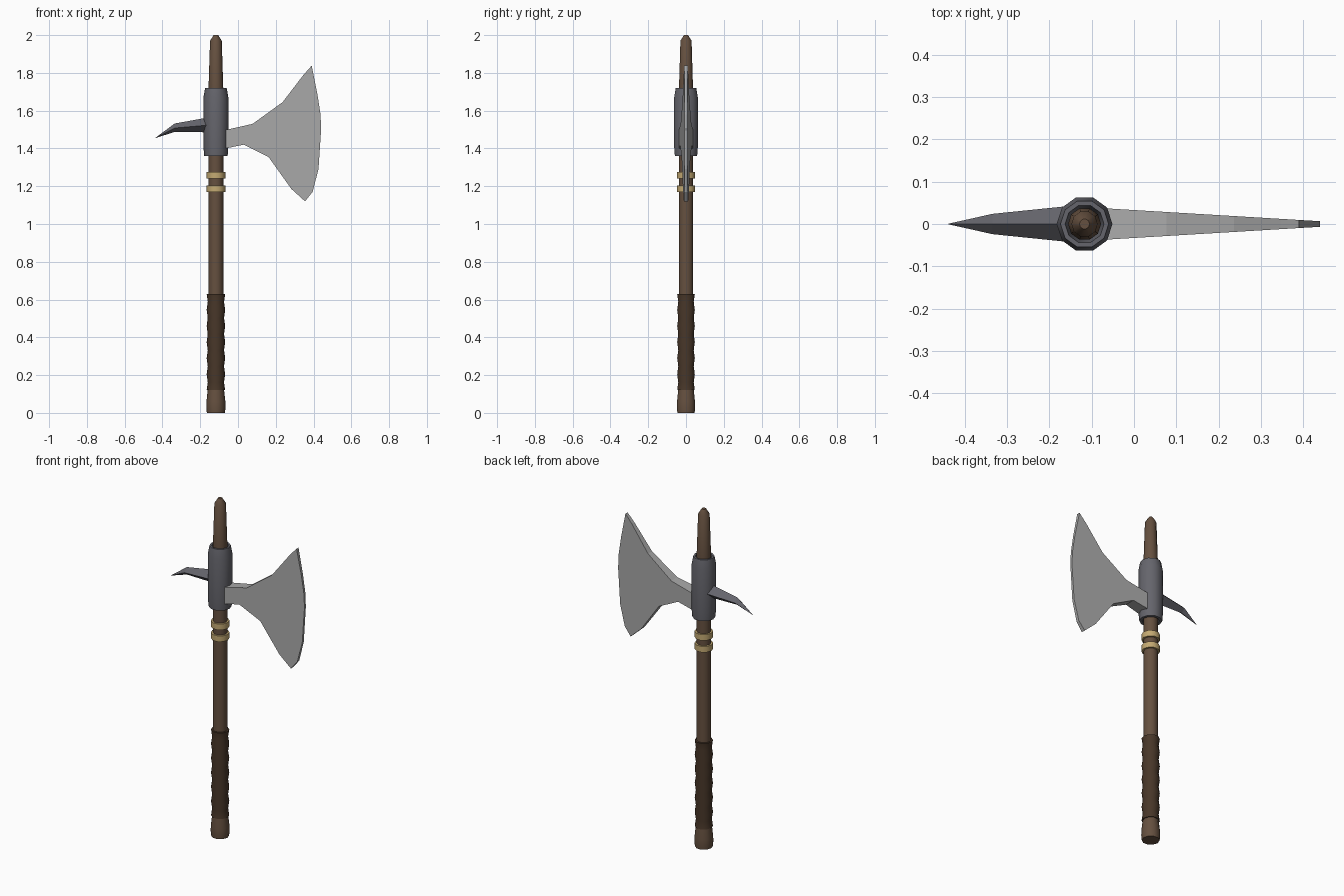
import bpy, bmesh, math

if "Cube" in bpy.data.objects:
    bpy.data.objects.remove(bpy.data.objects["Cube"])

AXIS_X = -0.117   # centre line of the handle
SIDES = 10


def material(name, rgb):
    m = bpy.data.materials.new(name)
    m.diffuse_color = (*rgb, 1)
    m.use_nodes = True
    m.node_tree.nodes["Principled BSDF"].inputs["Base Color"].default_value = m.diffuse_color
    return m


wood = material("wood", (0.13, 0.08, 0.05))
leather = material("leather", (0.065, 0.038, 0.022))
brass = material("brass", (0.55, 0.40, 0.17))
iron = material("iron", (0.13, 0.13, 0.15))
steel = material("steel", (0.40, 0.40, 0.40))


def finish(bm, name, mat, smooth):
    bmesh.ops.recalc_face_normals(bm, faces=bm.faces)
    me = bpy.data.meshes.new(name)
    bm.to_mesh(me)
    bm.free()
    me.materials.append(mat)
    ob = bpy.data.objects.new(name, me)
    bpy.context.collection.objects.link(ob)
    if smooth:
        bpy.ops.object.select_all(action='DESELECT')
        ob.select_set(True)
        bpy.context.view_layer.objects.active = ob
        bpy.ops.object.shade_smooth_by_angle(angle=math.radians(40))
    return ob


def lathe(name, profile, mat, closed=False):
    """Turn (radius, z) points around the handle axis."""
    bm = bmesh.new()
    rings = [[bm.verts.new((AXIS_X + r * math.cos(math.tau * i / SIDES),
                            r * math.sin(math.tau * i / SIDES), z))
              for i in range(SIDES)] for r, z in profile]
    pairs = list(zip(rings, rings[1:]))
    if closed:
        pairs.append((rings[-1], rings[0]))
    else:
        bm.faces.new(rings[0])
        bm.faces.new(rings[-1])
    for a, b in pairs:
        for i in range(SIDES):
            j = (i + 1) % SIDES
            bm.faces.new((a[i], a[j], b[j], b[i]))
    return finish(bm, name, mat, True)


# Handle parts
lathe("shaft", [(0.039, 0.10), (0.039, 1.72), (0.031, 1.97), (0.012, 2.0)], wood)
lathe("pommel", [(0.048, 0), (0.051, 0.03), (0.050, 0.06), (0.043, 0.125), (0.035, 0.13)], wood)
steps = 12
grip = [(0.043 if i % 2 else 0.049, 0.12 + 0.51 * i / steps) for i in range(steps + 1)]
lathe("grip", grip, leather)
for i, z in enumerate((1.17, 1.24)):
    lathe(f"brass_ring_{i + 1}", [(0.036, z), (0.050, z), (0.050, z + 0.035), (0.036, z + 0.035)],
          brass, True)

# Hollow collar around the shaft
lathe("collar", [(0.046, 1.36), (0.062, 1.36), (0.066, 1.41), (0.066, 1.67), (0.057, 1.72),
                 (0.046, 1.72), (0.038, 1.68), (0.038, 1.40)], iron, True)

# Blade: outline thinning evenly toward the cutting edge
outline = [(-0.09, 1.495), (-0.056, 1.50), (0.077, 1.53), (0.236, 1.645), (0.347, 1.79),
           (0.39, 1.838), (0.42, 1.69), (0.437, 1.58), (0.44, 1.50), (0.426, 1.29),
           (0.395, 1.17), (0.355, 1.12), (0.283, 1.185), (0.162, 1.354), (0.03, 1.42),
           (-0.09, 1.395)]
bm = bmesh.new()
front, back = [[bm.verts.new((x, s * (0.036 - 0.060 * (x + 0.05)), z)) for x, z in outline]
               for s in (-1, 1)]
bm.faces.new(front)
bm.faces.new(back[::-1])
for i in range(len(outline)):
    j = (i + 1) % len(outline)
    bm.faces.new((front[i], front[j], back[j], back[i]))
finish(bm, "blade", steel, False)

# Back spike: diamond sections running to a point (x, half width, bottom, middle, top)
bm = bmesh.new()
sections = [[bm.verts.new(p) for p in ((x, -w, m), (x, 0, lo), (x, w, m), (x, 0, hi))]
            for x, w, lo, m, hi in ((-0.14, 0.044, 1.485, 1.525, 1.567),
                                    (-0.335, 0.024, 1.488, 1.508, 1.532))]
tip = bm.verts.new((-0.442, 0, 1.453))
bm.faces.new(sections[0])
for i in range(4):
    j = (i + 1) % 4
    bm.faces.new((sections[0][i], sections[0][j], sections[1][j], sections[1][i]))
    bm.faces.new((sections[1][i], sections[1][j], tip))
finish(bm, "back_spike", iron, False)
